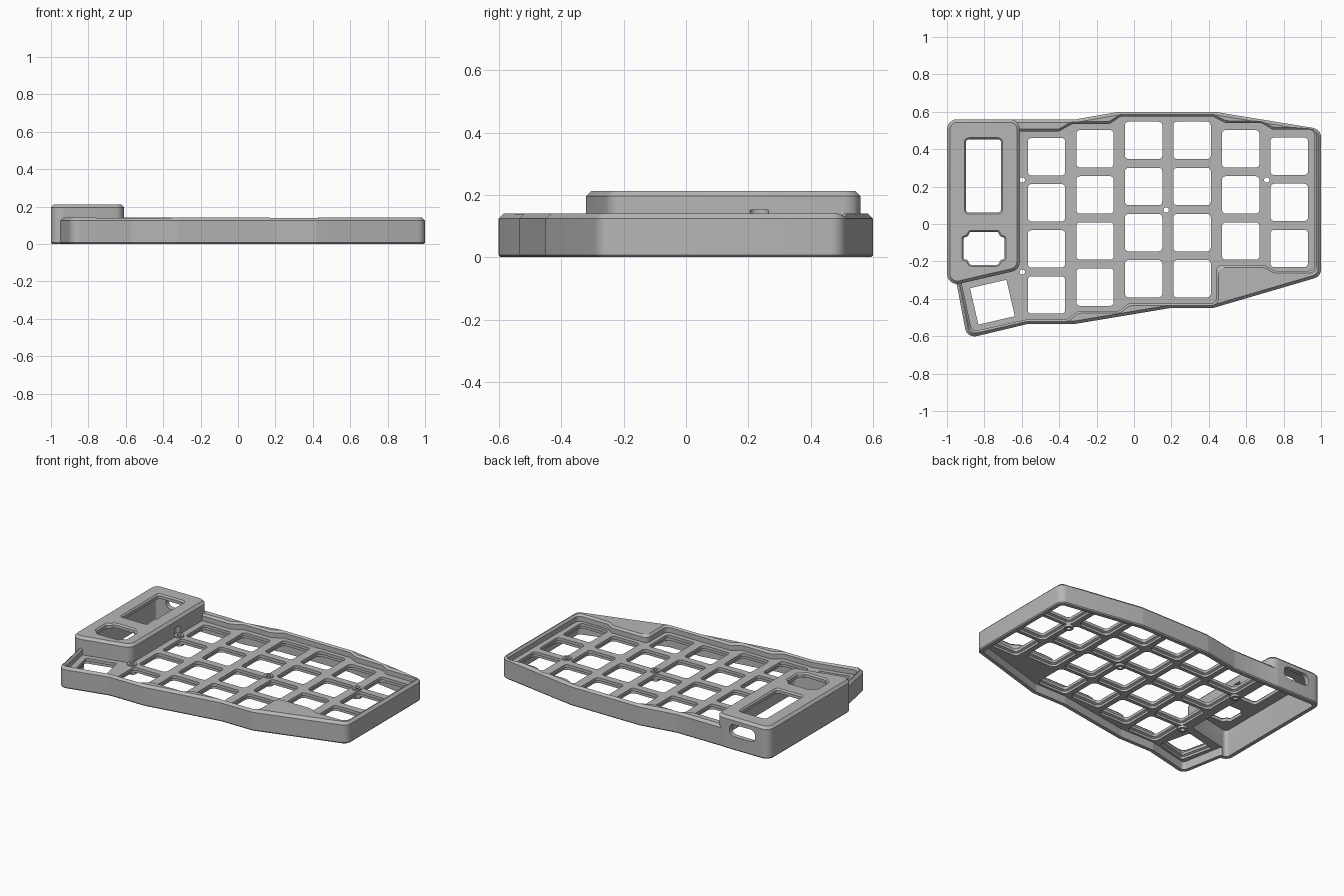
import bpy, bmesh, math
from mathutils import Vector, Matrix

default = bpy.data.objects.get("Cube")
if default:
    bpy.data.objects.remove(default, do_unlink=True)

grey = bpy.data.materials.new("plain grey")
grey.use_nodes = True
COLOUR = (0.47, 0.47, 0.47, 1)
grey.diffuse_color = COLOUR
grey.node_tree.nodes["Principled BSDF"].inputs["Base Color"].default_value = COLOUR


def ccw(points):
    pts = [Vector(p) for p in points]
    area = sum(a.x * b.y - b.x * a.y for a, b in zip(pts, pts[1:] + pts[:1]))
    return pts if area > 0 else pts[::-1]


def inset(pts, d):
    """Move every edge inward by d, keeping mitred corners."""
    out = []
    for i, p in enumerate(pts):
        a = (p - pts[i - 1]).normalized()
        b = (pts[(i + 1) % len(pts)] - p).normalized()
        na, nb = Vector((-a.y, a.x)), Vector((-b.y, b.x))
        out.append(p + (na + nb) * (d / (1 + na.dot(nb))))
    return out


def rounded(pts, r, steps=6):
    """Fillet every corner, limited by the neighbouring edges."""
    out = []
    for i, p in enumerate(pts):
        a, b = pts[i - 1] - p, pts[(i + 1) % len(pts)] - p
        half = a.angle(b) / 2
        t = min(r / math.tan(half), 0.45 * a.length, 0.45 * b.length)
        start, end = p + a.normalized() * t, p + b.normalized() * t
        rad = t * math.tan(half)
        centre = p + (a.normalized() + b.normalized()).normalized() * (rad / math.sin(half))
        u, v = start - centre, end - centre
        sweep = u.angle_signed(v)
        for k in range(steps + 1):
            ang = -sweep * k / steps
            c, s = math.cos(ang), math.sin(ang)
            out.append(centre + Vector((c * u.x - s * u.y, s * u.x + c * u.y)))
    return out


def loft(bm, points, sections, r, matrix=Matrix()):
    """Closed solid through (inset, z) sections of one outline."""
    base = ccw(points)
    rings = []
    for d, z in sections:
        ring = rounded(inset(base, d), max(r - d, 0.004))
        rings.append([bm.verts.new(matrix @ p.to_3d() + matrix.to_3x3() @ Vector((0, 0, z)))
                      for p in ring])
    for lo, hi in zip(rings, rings[1:]):
        for i in range(len(lo)):
            j = (i + 1) % len(lo)
            bm.faces.new((lo[i], lo[j], hi[j], hi[i]))
    bm.faces.new(rings[0][::-1])
    bm.faces.new(rings[-1])


def rect(w, h, x=0, y=0):
    return [(x - w / 2, y - h / 2), (x + w / 2, y - h / 2),
            (x + w / 2, y + h / 2), (x - w / 2, y + h / 2)]


def part(name, *lofts):
    bm = bmesh.new()
    for args in lofts:
        loft(bm, *args)
    bmesh.ops.recalc_face_normals(bm, faces=bm.faces)
    me = bpy.data.meshes.new(name)
    bm.to_mesh(me)
    bm.free()
    me.materials.append(grey)
    ob = bpy.data.objects.new(name, me)
    bpy.context.collection.objects.link(ob)
    return ob


def combine(target, other, operation):
    mod = target.modifiers.new(other.name, 'BOOLEAN')
    mod.operation, mod.solver, mod.object = operation, 'EXACT', other
    bpy.context.view_layer.objects.active = target
    bpy.ops.object.modifier_apply(modifier=mod.name)
    bpy.data.objects.remove(other, do_unlink=True)


WALL_TOP, PLATE_TOP, PLATE_LOW, HOUSE_TOP = 0.14, 0.095, 0.055, 0.212

# Case body with chamfered top edge
outline = [(-0.998, 0.558), (-0.32, 0.558), (-0.08, 0.6), (0.43, 0.6), (1, 0.507),
           (1, -0.28), (0.42, -0.45), (0.19, -0.45), (-0.32, -0.535), (-0.57, -0.535),
           (-0.893, -0.612), (-0.95, -0.31), (-0.998, -0.28)]
case = part("keyboard_case", (outline, [(0.006, 0), (0, 0.007), (0, WALL_TOP - 0.016),
                                        (0.016, WALL_TOP)], 0.05))

# Stepped recess around the keys
recess = [(-0.75, 0.495), (-0.4, 0.495), (-0.33, 0.535), (-0.13, 0.535), (-0.07, 0.575),
          (0.42, 0.575), (0.49, 0.54), (0.68, 0.54), (0.74, 0.505), (0.965, 0.505),
          (0.965, -0.25), (0.75, -0.25), (0.7, -0.22), (0.44, -0.22), (0.44, -0.425),
          (-0.03, -0.425), (-0.08, -0.465), (-0.3, -0.465), (-0.36, -0.51),
          (-0.57, -0.51), (-0.866, -0.575), (-0.925, -0.3), (-0.75, -0.2)]
combine(case, part("recess", (recess, [(0, PLATE_TOP), (0, WALL_TOP - 0.012),
                                       (-0.014, WALL_TOP + 0.002)], 0.03)), 'DIFFERENCE')

# Raised housing for the display and knob
house = [(-1, 0.56), (-0.61, 0.56), (-0.61, -0.245), (-1, -0.335)]
combine(case, part("housing", (house, [(0.006, 0), (0, 0.007), (0, HOUSE_TOP - 0.016),
                                       (0.016, HOUSE_TOP)], 0.055)), 'UNION')

# Hollow underside of the case and of the housing
combine(case, part("underside", (outline, [(0.03, -0.1), (0.03, PLATE_LOW)], 0.05)), 'DIFFERENCE')
combine(case, part("housing_cavity", (house, [(0.032, -0.1), (0.032, HOUSE_TOP - 0.03)], 0.055)),
        'DIFFERENCE')

# Screw bosses, with head clearance in the housing wall
screws = [(-0.597, 0.235), (0.71, 0.235), (0.172, 0.075), (-0.597, -0.257)]
combine(case, part("head_clearance", (rect(0.064, 0.064, *screws[0]),
                                      [(0, PLATE_TOP), (0, 0.152)], 0.031)), 'DIFFERENCE')
combine(case, part("bosses", *[(rect(0.058, 0.058, *s), [(0, 0.04), (0, PLATE_TOP + 0.008)], 0.028)
                               for s in screws]), 'UNION')
combine(case, part("screw_holes", *[(rect(0.028, 0.028, *s), [(0, 0), (0, WALL_TOP)], 0.0135)
                                    for s in screws]), 'DIFFERENCE')

# Key openings, wider below for the switch clips
columns = [(0.36, 4), (0.402, 4), (0.447, 4), (0.447, 4), (0.402, 3), (0.362, 3)]
places = [(-0.468 + 0.2596 * c, top - 0.2465 * row, 0)
          for c, (top, count) in enumerate(columns) for row in range(count)]
places.append((-0.757, -0.418, math.radians(13)))
key_cut = [(-0.012, 0), (-0.012, 0.07), (0, 0.076), (0, 0.2)]
combine(case, part("key_openings", *[
    (rect(0.2, 0.2), key_cut, 0.02 if not turn else 0.006,
     Matrix.Translation((x, y, 0)) @ Matrix.Rotation(turn, 4, 'Z'))
    for x, y, turn in places]), 'DIFFERENCE')

# Display window and notched knob opening in the housing roof
window_cut = [(0.008, 0.15), (0.008, HOUSE_TOP - 0.01), (-0.002, HOUSE_TOP + 0.002)]
quarter = [(0.118, 0.062), (0.093, 0.07), (0.08, 0.096)]
knob = [(sx * x - 0.802, sy * y - 0.13)
        for sx, sy in ((1, 1), (-1, 1), (-1, -1), (1, -1))
        for x, y in (quarter if sx * sy > 0 else quarter[::-1])]
combine(case, part("roof_windows", (rect(0.204, 0.408, -0.805, 0.257), window_cut, 0.025),
                   (knob, window_cut, 0.02)), 'DIFFERENCE')

# Cable slot in the back wall
combine(case, part("cable_slot", (rect(0.19, 0.08, -0.805, 0.13), [(0, -0.65), (0, -0.5)], 0.036,
                                  Matrix.Rotation(math.pi / 2, 4, 'X'))), 'DIFFERENCE')

# Smooth fillets with sharp edges kept
bpy.ops.object.select_all(action='DESELECT')
case.select_set(True)
bpy.context.view_layer.objects.active = case
bpy.ops.object.shade_smooth_by_angle(angle=math.radians(25))
